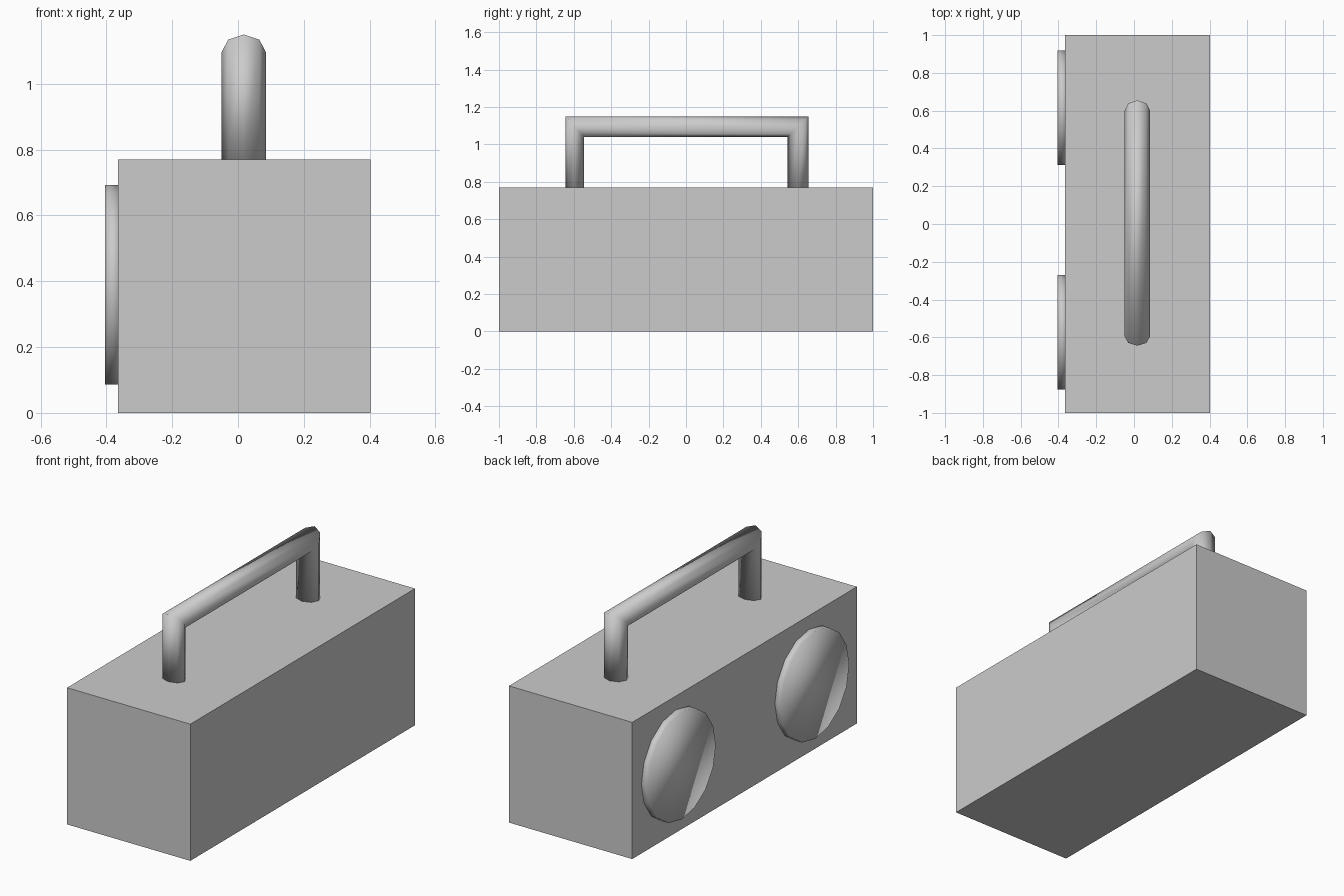
import bpy, bmesh
from math import sin, cos, pi, radians

if "Cube" in bpy.data.objects:
    bpy.data.objects.remove(bpy.data.objects["Cube"])


def add_object(name, bm):
    bmesh.ops.recalc_face_normals(bm, faces=bm.faces)
    mesh = bpy.data.meshes.new(name)
    bm.to_mesh(mesh)
    bm.free()
    obj = bpy.data.objects.new(name, mesh)
    bpy.context.collection.objects.link(obj)
    return obj


# Box-shaped cabinet
bm = bmesh.new()
bmesh.ops.create_cube(bm, size=1)
bmesh.ops.scale(bm, vec=(0.768, 2, 0.77), verts=bm.verts)
bmesh.ops.translate(bm, vec=(0.019, 0, 0.385), verts=bm.verts)
add_object("cabinet", bm)

# Two round speakers on the -x side, softly shaded all over
for name, y in (("speaker_left", 0.615), ("speaker_right", -0.573)):
    bpy.ops.mesh.primitive_cylinder_add(vertices=16, radius=0.303, depth=0.05,
                                        location=(-0.379, y, 0.39),
                                        rotation=(0, radians(90), 0))
    bpy.context.object.name = name
    bpy.ops.object.shade_smooth()

# Carry handle: eight-sided tube swept over a mitred U path
# each ring: centre y, centre z, half-size in y, half-size in z
RINGS = [(-0.595, 0.765, -0.049, 0), (-0.595, 1.095, -0.049, 0.055),
         (0.599, 1.095, 0.056, 0.055), (0.599, 0.765, 0.056, 0)]
SIDES = 8
bm = bmesh.new()
loops = []
for cy, cz, ry, rz in RINGS:
    loops.append([bm.verts.new((0.0175 + 0.0675 * sin(2 * pi * i / SIDES),
                                cy + ry * cos(2 * pi * i / SIDES),
                                cz + rz * cos(2 * pi * i / SIDES)))
                  for i in range(SIDES)])
for a, b in zip(loops, loops[1:]):
    for i in range(SIDES):
        j = (i + 1) % SIDES
        bm.faces.new((a[i], a[j], b[j], b[i]))
bm.faces.new(loops[0])
bm.faces.new(loops[-1])
handle = add_object("handle", bm)
bpy.ops.object.select_all(action='DESELECT')
handle.select_set(True)
bpy.context.view_layer.objects.active = handle
bpy.ops.object.shade_smooth()
